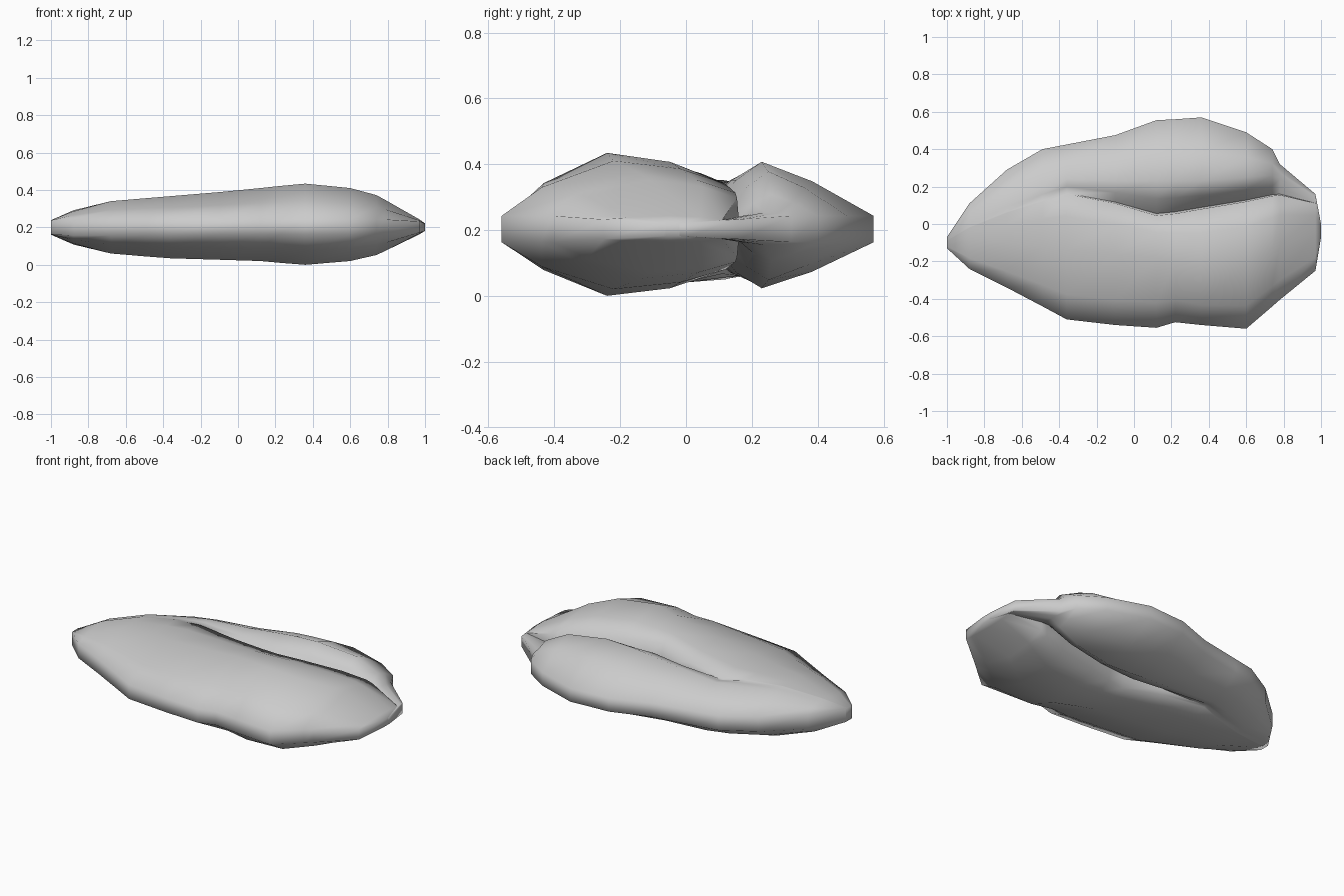
import bpy
import bmesh
import math

cube = bpy.data.objects.get("Cube")
if cube:
    bpy.data.objects.remove(cube, do_unlink=True)

# One plain grey stone material
stone = bpy.data.materials.new("stone grey")
stone.use_nodes = True
grey = (0.6, 0.6, 0.6, 1.0)
stone.diffuse_color = grey
stone.node_tree.nodes["Principled BSDF"].inputs["Base Color"].default_value = grey

# Cross-section stations along x:
# x, front edge y, front ridge y and height, crease y, shoulder height,
# crease height, back ridge y and height, back edge y
STATIONS = [
    (-1.0, -.13, -.10, .036, -.09, .036, .036, -.08, .036, -.07),
    (-.88, -.24, -.08, .08, -.02, .085, .085, .05, .075, .11),
    (-.68, -.34, -.10, .13, .06, .13, .13, .13, .12, .29),
    (-.49, -.44, -.12, .145, .12, .14, .138, .20, .13, .40),
    (-.36, -.51, -.14, .155, .16, .13, .122, .24, .135, .425),
    (-.10, -.54, -.16, .175, .11, .135, .10, .23, .155, .475),
    (.12, -.555, -.18, .195, .045, .16, .07, .23, .178, .555),
    (.22, -.525, -.20, .205, .055, .152, .055, .23, .187, .56),
    (.36, -.54, -.24, .217, .08, .145, .045, .23, .192, .57),
    (.60, -.56, -.22, .195, .12, .13, .035, .25, .165, .49),
    (.74, -.44, -.14, .16, .15, .105, .03, .26, .10, .40),
    (.78, -.405, -.11, .14, .155, .09, .035, .24, .05, .32),
    (.97, -.25, -.05, .04, .11, .03, .03, .13, .03, .16),
    (1.0, -.07, -.04, .02, -.02, .02, .02, -.01, .02, .0),
]


def mix(a, b, ty, th):
    """Point between a and b, with its own fraction for y and height."""
    return (a[0] + (b[0] - a[0]) * ty, a[1] + (b[1] - a[1]) * th)


def half_section(y0, yr, h1, yc, hs, hc, y2, h2, yb):
    """Upper half profile, from the front edge over both lobes to the back."""
    edge = min(.04, h1, hs)
    front, ridge, shoulder = (y0, edge), (yr, h1), (yc, hs)
    crease = (yc + (y2 - yc) * .06, hc)
    back_ridge, back = (y2, h2), (yb, min(edge, h2))
    return [front, mix(front, ridge, .36, .52), ridge,
            mix(ridge, shoulder, .6, .35), shoulder, crease,
            mix(crease, back_ridge, .45, .65), back_ridge,
            mix(back_ridge, back, .45, .36), back]


# Folded stone body: loft closed rings along x, underside fuller to the right
bm = bmesh.new()
rings = []
for x, *params in STATIONS:
    half = half_section(*params)
    belly = .92 + min(.15, max(0, .12 - x) * .3)
    top = [bm.verts.new((x, y, .2 + 1.08 * h)) for y, h in half]
    bottom = [bm.verts.new((x, y, .2 - belly * h)) for y, h in reversed(half)]
    rings.append(top + bottom)

for a, b in zip(rings, rings[1:]):
    n = len(a)
    for i in range(n):
        j = (i + 1) % n
        bm.faces.new((a[i], a[j], b[j], b[i]))
bm.faces.new(rings[0])
bm.faces.new(rings[-1])
bmesh.ops.remove_doubles(bm, verts=bm.verts[:], dist=.0005)
bmesh.ops.recalc_face_normals(bm, faces=bm.faces[:])

mesh = bpy.data.meshes.new("folded_stone")
bm.to_mesh(mesh)
bm.free()
mesh.materials.append(stone)
body = bpy.data.objects.new("folded_stone", mesh)
bpy.context.collection.objects.link(body)

# Smooth over the rim, keeping only the deep fold crisp
bpy.ops.object.select_all(action="DESELECT")
body.select_set(True)
bpy.context.view_layer.objects.active = body
bpy.ops.object.shade_smooth_by_angle(angle=math.radians(75))
